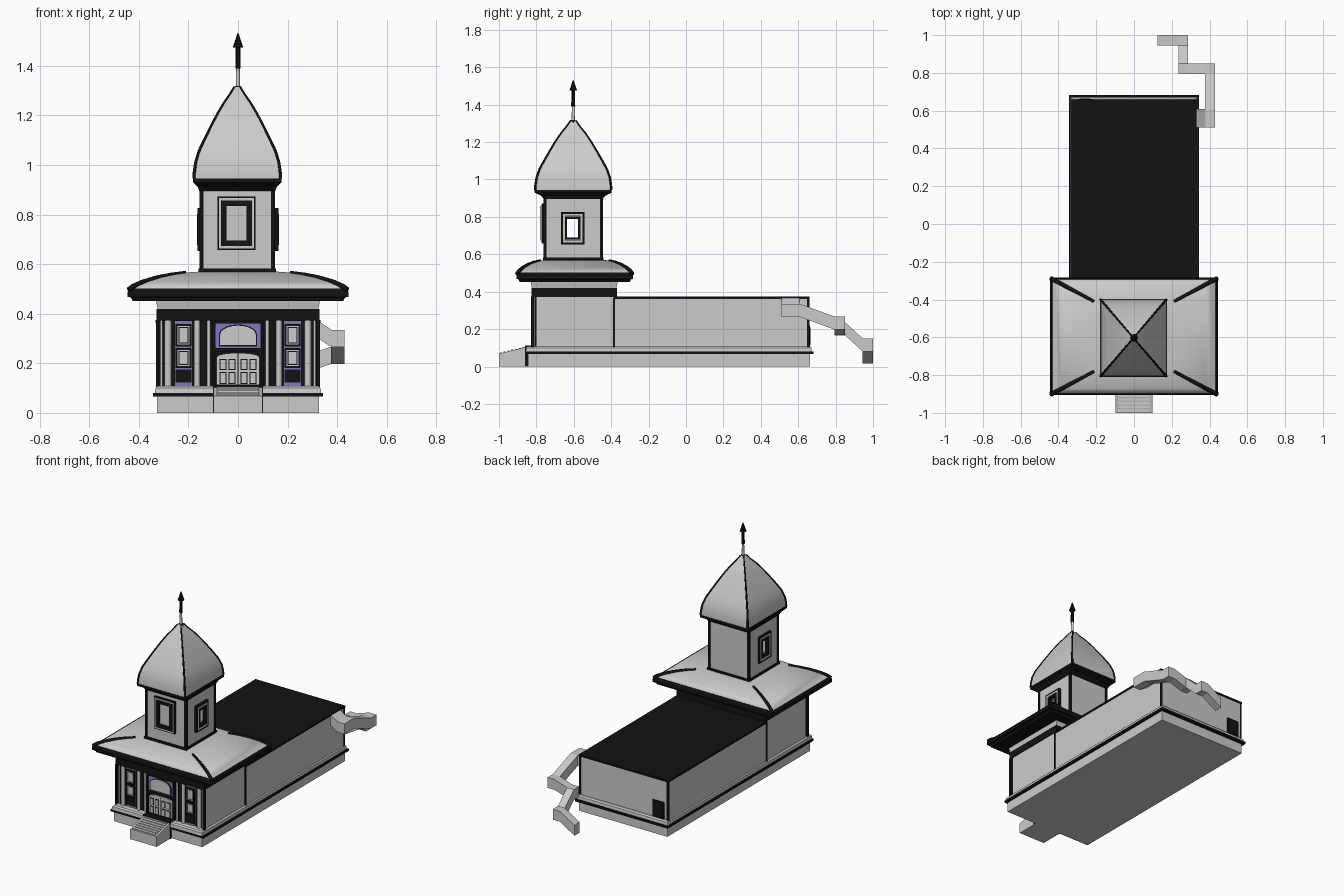
import bpy, bmesh, math
from mathutils import Vector

if "Cube" in bpy.data.objects:
    bpy.data.objects.remove(bpy.data.objects["Cube"])


def material(name, rgb):
    m = bpy.data.materials.new(name)
    m.diffuse_color = (*rgb, 1)
    m.use_nodes = True
    m.node_tree.nodes["Principled BSDF"].inputs["Base Color"].default_value = m.diffuse_color
    return m


BLACK = material("black_trim", (0.006, 0.006, 0.006))
PURPLE = material("purple_panel", (0.25, 0.17, 0.55))
CY = -0.603  # tower centre along y


def finish(name, bm, mat=None, smooth=False):
    bmesh.ops.recalc_face_normals(bm, faces=bm.faces)
    me = bpy.data.meshes.new(name)
    bm.to_mesh(me)
    bm.free()
    ob = bpy.data.objects.new(name, me)
    bpy.context.collection.objects.link(ob)
    if mat:
        me.materials.append(mat)
    if smooth:
        bpy.ops.object.select_all(action='DESELECT')
        ob.select_set(True)
        bpy.context.view_layer.objects.active = ob
        bpy.ops.object.shade_smooth_by_angle(angle=math.radians(40))
    return ob


def add_rings(bm, rings):
    """Skin a stack of equal-length point loops and cap both ends."""
    vs = [[bm.verts.new(p) for p in r] for r in rings]
    n = len(vs[0])
    for a, b in zip(vs, vs[1:]):
        for i in range(n):
            bm.faces.new((a[i], a[(i + 1) % n], b[(i + 1) % n], b[i]))
    bm.faces.new(vs[0][::-1])
    bm.faces.new(vs[-1])


def rect(x0, x1, y0, y1, z):
    return [(x0, y0, z), (x1, y0, z), (x1, y1, z), (x0, y1, z)]


def boxes(name, items, mat=None):
    bm = bmesh.new()
    for x0, x1, y0, y1, z0, z1 in items:
        add_rings(bm, [rect(x0, x1, y0, y1, z0), rect(x0, x1, y0, y1, z1)])
    return finish(name, bm, mat)


def loft(name, prof, cx=0, cy=0, mat=None, smooth=False):
    bm = bmesh.new()
    add_rings(bm, [rect(cx - a, cx + a, cy - b, cy + b, z) for a, b, z in prof])
    return finish(name, bm, mat, smooth)


def prism(name, pts, y0, y1, mat=None):
    bm = bmesh.new()
    add_rings(bm, [[(x, y, z) for x, z in pts] for y in (y0, y1)])
    return finish(name, bm, mat)


def cylinders(name, items, sides=12, mat=None):
    bm = bmesh.new()
    for x, y, r0, r1, z0, z1 in items:
        add_rings(bm, [[(x + r * math.cos(2 * math.pi * i / sides), y + r * math.sin(2 * math.pi * i / sides), z)
                        for i in range(sides)] for r, z in ((r0, z0), (r1, z1))])
    return finish(name, bm, mat, True)


def hips(name, prof, cx, cy, r):
    """Black ribs along the four corners of a lofted roof."""
    cu = bpy.data.curves.new(name, 'CURVE')
    cu.dimensions = '3D'
    cu.bevel_depth = r
    cu.bevel_resolution = 1
    cu.use_fill_caps = True
    for sx in (-1, 1):
        for sy in (-1, 1):
            sp = cu.splines.new('POLY')
            sp.points.add(len(prof) - 1)
            for i, (p, (a, b, z)) in enumerate(zip(sp.points, prof)):
                p.co = (cx + sx * a, cy + sy * b, z, 1)
                p.radius = 1 - 0.5 * i / len(prof)
    ob = bpy.data.objects.new(name, cu)
    bpy.context.collection.objects.link(ob)
    cu.materials.append(BLACK)


def frame(u, v, w, h, t, d0, d1, side=None):
    """Four bars of a rectangular frame; side=None faces -y, otherwise faces +x / -x."""
    bars = [(u - w, u - w + t, v - h, v + h), (u + w - t, u + w, v - h, v + h),
            (u - w + t, u + w - t, v - h, v - h + t), (u - w + t, u + w - t, v + h - t, v + h)]
    if side is None:
        return [(a, b, d0, d1, c, d) for a, b, c, d in bars]
    x0, x1 = sorted((side * d0, side * d1))
    return [(x0, x1, a, b, c, d) for a, b, c, d in bars]


# Plinth, ledge and main volumes
boxes("plinth", [(-.327, .327, -.845, .663, 0, .068)])
boxes("plinth_ledge", [(-.343, .343, -.857, .683, .066, .08)], BLACK)
loft("plinth_weathering", [(.335, .765, .08), (.333, .763, .1), (.325, .755, .108)], 0, -.092)
boxes("nave", [(-.327, .327, -.385, .655, .1, .367)])
boxes("nave_roof", [(-.332, .332, -.385, .66, .362, .374)], BLACK)
boxes("porch_body", [(-.323, .323, -.8, -.372, .1, .38)])
boxes("porch_frieze", [(-.328, .328, -.827, -.368, .373, .42)], BLACK)
loft("porch_cornice", [(.324, .226, .42), (.332, .234, .457)], 0, -.598)

# Thin black edge trims
trims = []
for s in (-1, 1):
    x0, x1 = sorted((s * .318, s * .33))
    trims += [(x0, x1, -.828, -.812, .105, .375), (x0, x1, -.391, -.379, .105, .37),
              (x0, x1, .648, .659, .105, .37)]
boxes("corner_trims", trims, BLACK)
boxes("back_door", [(-.3, -.215, .65, .662, .105, .22)], BLACK)
boxes("back_door_panel", [(-.288, -.227, .655, .665, .115, .208)], BLACK)

# Entrance steps
bm = bmesh.new()
add_rings(bm, [[(x, -1, 0), (x, -.84, 0), (x, -.84, .108), (x, -1, .068)] for x in (-.098, .098)])
finish("entrance_ramp", bm)
boxes("step_treads", [(-.085, .085, -.995 + i * .02, -.983 + i * .02, .05, .075 + i * .005) for i in range(7)])
boxes("step_trim", [(-.1, .1, -.86, -.83, .07, .112)] +
      [(s * .097 - .004, s * .097 + .004, -.86, -.84, 0, .11) for s in (-1, 1)], BLACK)

# Facade: dark backing, columns, side bays with windows
boxes("facade_backing", [(-.322, .322, -.81, -.795, .105, .375)], BLACK)
cols, panels, frames, panes = [], [], [], []
for s in (-1, 1):
    for x, r in ((.282, .014), (.165, .012), (.118, .007), (.309, .005)):
        cols.append((s * x, -.812, r, r, .105, .373))
    panels.append((s * .22 - .034, s * .22 + .034, -.814, -.805, .107, .37))
    for z, h in ((.313, .045), (.222, .04)):
        frames += frame(s * .22, z, .033, h, .008, -.826, -.81)
        frames.append((s * .22 - .02, s * .22 + .02, -.817, -.81, z - h + .012, z + h - .012))
        panes.append((s * .22 - .026, s * .22 + .026, -.816, -.81, z - h + .006, z + h - .006))
        panes += frame(s * .22, z, .026, h - .008, .004, -.822, -.81)
        panes.append((s * .22 - .017, s * .22 + .017, -.82, -.81, z - h + .016, z + h - .016))
    frames.append((s * .22 - .033, s * .22 + .033, -.82, -.81, .122, .175))
cylinders("facade_columns", cols)
boxes("bay_panels", panels, PURPLE)
boxes("bay_window_frames", frames, BLACK)
boxes("bay_window_panes", panes)

# Fanlight and double door
boxes("fanlight_panel", [(-.09, .09, -.815, -.8, .262, .366)], PURPLE)
boxes("door_surround", frame(0, .238, .103, .133, .01, -.824, -.8) +
      [(-.1, .1, -.822, -.8, .246, .26)], BLACK)


def arch(w, z0, z1, z2, n=10):
    return [(-w, z0), (w, z0)] + [(w * math.cos(math.pi * i / n), z1 + (z2 - z1) * math.sin(math.pi * i / n))
                                  for i in range(n + 1)]


prism("fanlight_rim", arch(.077, .268, .315, .357), -.819, -.805, BLACK)
prism("fanlight_glass", arch(.072, .273, .315, .352), -.823, -.805)
prism("door_leaves", arch(.086, .107, .225, .242), -.82, -.805)
rims, fields = [(-.002, .002, -.823, -.81, .107, .24)], []
for s in (-1, 1):
    for x in (.024, .06):
        for z, h in ((.195, .022), (.14, .024)):
            rims.append((s * x - .014, s * x + .014, -.822, -.81, z - h, z + h))
            fields.append((s * x - .01, s * x + .01, -.825, -.81, z - h + .004, z + h - .004))
boxes("door_panel_rims", rims, BLACK)
boxes("door_panels", fields)

# Porch skirt roof with heavy black eave
eave = [(.33, .235, .452), (.425, .295, .452), (.432, .3, .466), (.445, .311, .468), (.445, .311, .49), (.436, .306, .502)]
loft("porch_eave", eave, 0, -.595, BLACK)
skirt = [(.155 + .285 * t, .155 + .152 * t, z) for t, z in
         ((1, .495), (.93, .511), (.8, .528), (.6, .546), (.4, .558), (.2, .566), (0, .57))]
loft("porch_roof", skirt, 0, -.595, None, True)
hips("porch_roof_hips", skirt[:-1], 0, -.595, .013)

# Bell tower with openings through the sides
TX = -.003
tower = boxes("tower", [(TX - .148, TX + .148, CY - .153, CY + .153, .55, .93)])
cutter = boxes("tower_opening_cutter", [(-.3, .3, CY - .033, CY + .027, .69, .788)])
cutter.hide_render = True
cut = tower.modifiers.new("openings", 'BOOLEAN')
cut.object = cutter
cut.operation = 'DIFFERENCE'
cut.solver = 'EXACT'
boxes("tower_corner_trims", [(TX + sx * .145 - .008, TX + sx * .145 + .008, CY + sy * .15 - .008, CY + sy * .15 + .008, .56, .93)
                             for sx in (-1, 1) for sy in (-1, 1)], BLACK)
loft("tower_base_trim", [(.157, .162, .562), (.157, .162, .582)], TX, CY, BLACK)
loft("tower_cornice", [(.153, .158, .895), (.16, .17, .912), (.168, .185, .92), (.178, .206, .93), (.178, .206, .945)], TX, CY, BLACK)

# Tower windows: nested frames on front and both sides
fy = CY - .15
boxes("tower_front_frame", frame(-.006, .765, .077, .107, .006, fy - .018, fy) +
      frame(-.006, .765, .062, .092, .022, fy - .024, fy), BLACK)
boxes("tower_front_moulding", frame(-.006, .765, .071, .101, .01, fy - .021, fy))
boxes("tower_front_pane", [(-.046, .034, fy - .008, fy, .695, .835)])
black, grey = [], []
for s in (-1, 1):
    black += frame(CY - .003, .74, .063, .087, .012, .14, .163, s) + frame(CY - .003, .74, .042, .062, .013, .14, .166, s)
    grey += frame(CY - .003, .74, .052, .076, .011, .14, .164, s)
boxes("tower_side_frames", black, BLACK)
boxes("tower_side_moulding", grey)

# Four-sided onion roof and spire
dome = [(.176 * t, .205 * t, z) for t, z in
        ((.99, .945), (.985, .97), (.955, 1.01), (.88, 1.055), (.76, 1.1), (.62, 1.15),
         (.475, 1.2), (.31, 1.25), (.17, 1.285), (.07, 1.315))]
loft("onion_roof", dome, TX, CY, None, True)
hips("onion_roof_hips", dome, TX, CY, .007)
cylinders("spire_pole", [(0, CY, .009, .007, 1.3, 1.4)])
cylinders("spire_finial", [(0, CY, .019, .013, 1.295, 1.318), (0, CY, .011, .009, 1.39, 1.48),
                           (0, CY, .021, .014, 1.475, 1.495), (0, CY, .014, .003, 1.495, 1.53)], 8, BLACK)


# Zigzag duct stepping down from the nave's rear corner
def duct(name, axis, lo, hi, path, h=.07):
    bm = bmesh.new()
    rings = []
    for p, z in path:
        c = [(lo, z - h), (hi, z - h), (hi, z), (lo, z)]
        rings.append([(p, q, w) if axis == 'x' else (q, p, w) for q, w in c])
    add_rings(bm, rings)
    finish(name, bm)


duct("duct_outlet", 'x', .51, .608, [(.325, .37), (.378, .335), (.43, .335)])
duct("duct_run_1", 'y', .376, .43, [(.51, .335), (.608, .335), (.795, .267), (.85, .267)])
duct("duct_run_2", 'x', .795, .85, [(.43, .267), (.376, .267), (.285, .237), (.235, .237)])
duct("duct_run_3", 'y', .235, .286, [(.795, .237), (.85, .237), (.945, .15), (1.0, .15)])
duct("duct_run_4", 'x', .945, 1.0, [(.286, .15), (.235, .15), (.125, .085)])
